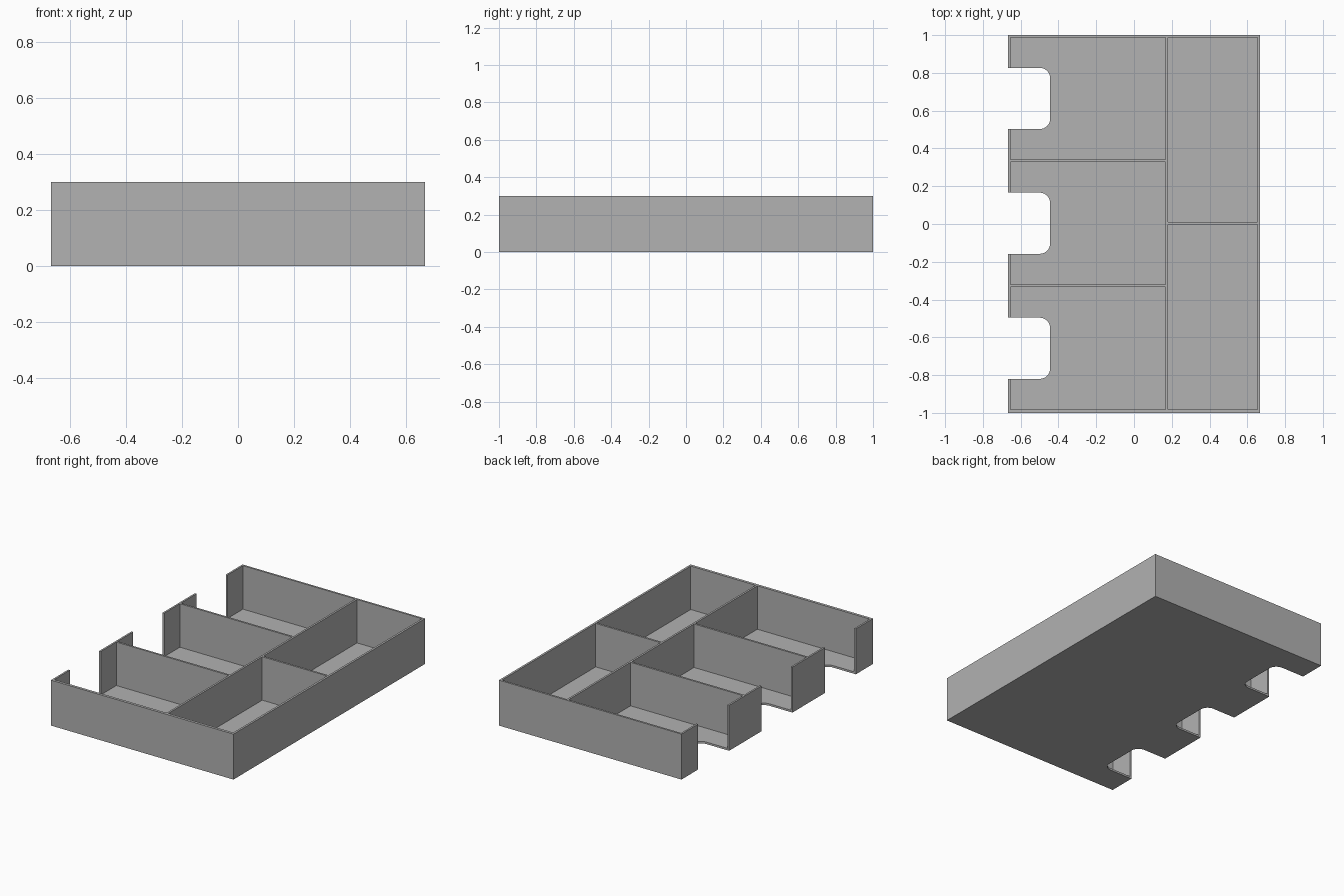
import bpy, bmesh

if "Cube" in bpy.data.objects:
    bpy.data.objects.remove(bpy.data.objects["Cube"])

HEIGHT = 0.3
FLOOR = 0.013
HALF_X, HALF_Y = 0.667, 1.0
TOP = HEIGHT + 0.1          # cutters reach past the rim

grey = bpy.data.materials.new("plain grey")
grey.use_nodes = True
colour = (0.445, 0.445, 0.445, 1)
grey.diffuse_color = colour
grey.node_tree.nodes["Principled BSDF"].inputs["Base Color"].default_value = colour


def block(name, x0, x1, y0, y1, z0, z1, corner=0):
    """Box between limits; optionally rounds the upright edges on its +x side."""
    bm = bmesh.new()
    bmesh.ops.create_cube(bm, size=1)
    for v in bm.verts:
        v.co.x = x1 if v.co.x > 0 else x0
        v.co.y = y1 if v.co.y > 0 else y0
        v.co.z = z1 if v.co.z > 0 else z0
    if corner:
        edges = [e for e in bm.edges
                 if all(abs(v.co.x - x1) < 1e-5 for v in e.verts)
                 and abs(e.verts[0].co.z - e.verts[1].co.z) > 1e-5]
        bmesh.ops.bevel(bm, geom=edges, offset=corner, segments=8,
                        profile=0.5, affect='EDGES')
    mesh = bpy.data.meshes.new(name)
    bm.to_mesh(mesh)
    bm.free()
    obj = bpy.data.objects.new(name, mesh)
    bpy.context.collection.objects.link(obj)
    return obj


def cut(target, cutter):
    """Subtract the cutter from the target and discard it."""
    cutter.hide_render = True
    mod = target.modifiers.new("cut", 'BOOLEAN')
    mod.operation = 'DIFFERENCE'
    mod.solver = 'EXACT'
    mod.object = cutter
    bpy.context.view_layer.objects.active = target
    bpy.ops.object.modifier_apply(modifier=mod.name)
    bpy.data.objects.remove(cutter)


# Solid tray body
tray = block("drawer_tray", -HALF_X, HALF_X, -HALF_Y, HALF_Y, 0, HEIGHT)
tray.data.materials.append(grey)

# Three wide compartments on the right, two long ones on the left
wide = [(-0.982, -0.334), (-0.321, 0.329), (0.342, 0.987)]
long = [(-0.982, -0.003), (0.010, 0.987)]
for y0, y1 in wide:
    cut(tray, block("compartment_cutter", -0.655, 0.166, y0, y1, FLOOR, TOP))
for y0, y1 in long:
    cut(tray, block("compartment_cutter", 0.179, 0.653, y0, y1, FLOOR, TOP))

# Rounded finger notch through the wall and floor of each wide compartment
for y0, y1 in wide:
    mid = (y0 + y1) / 2
    cut(tray, block("notch_cutter", -0.8, -0.444, mid - 0.162, mid + 0.162,
                    -0.1, TOP, corner=0.055))

# Smooth the notch corners, keep everything else crisp
bpy.ops.object.select_all(action='DESELECT')
tray.select_set(True)
bpy.context.view_layer.objects.active = tray
bpy.ops.object.shade_smooth_by_angle()
